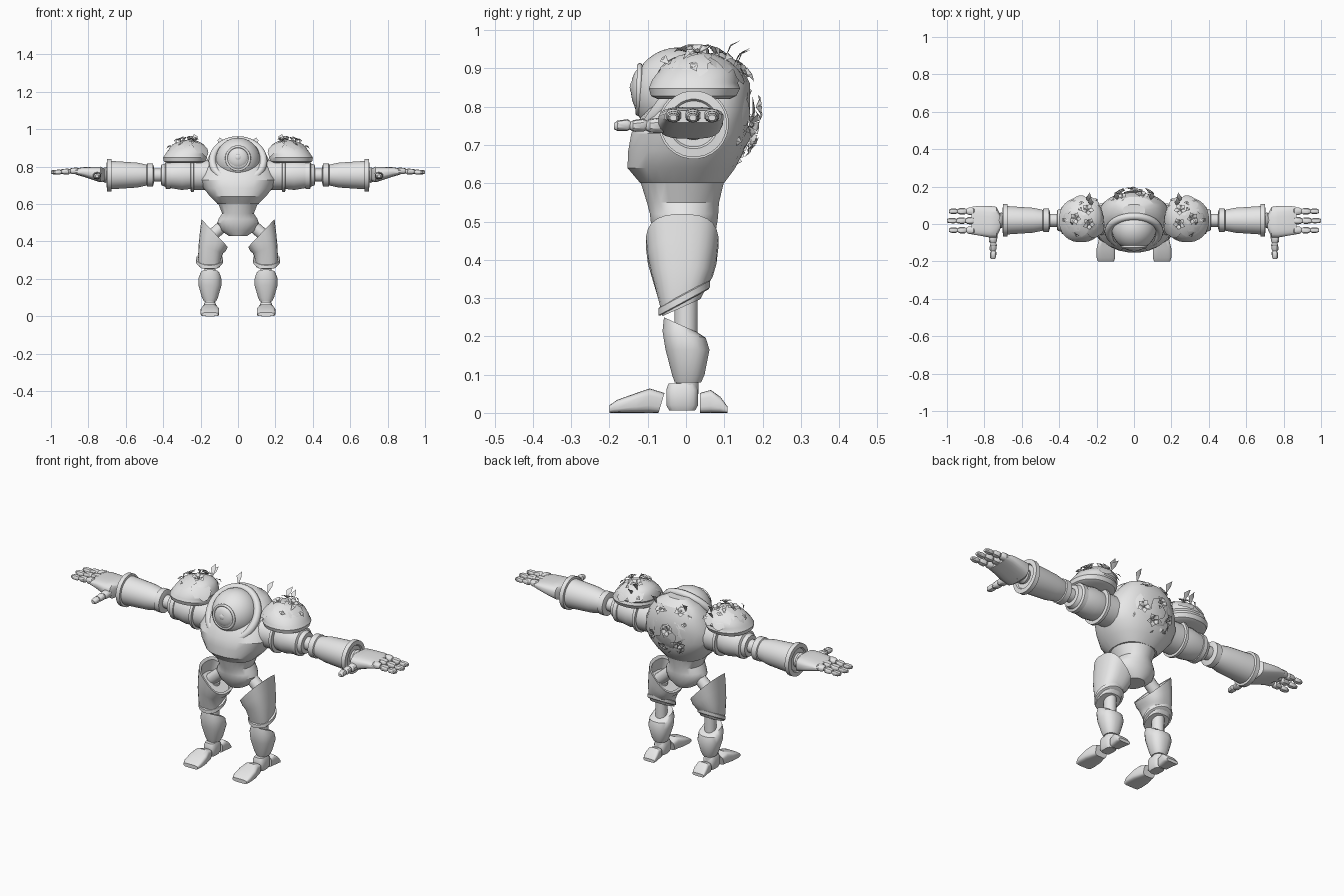
import bpy, bmesh, math, random
from mathutils import Vector

if "Cube" in bpy.data.objects:
    bpy.data.objects.remove(bpy.data.objects["Cube"])

random.seed(4)
grey = bpy.data.materials.new("stone_grey")
grey.diffuse_color = (0.8, 0.8, 0.8, 1)
grey.use_nodes = True
grey.node_tree.nodes["Principled BSDF"].inputs["Base Color"].default_value = grey.diffuse_color


def finish(name, bm, mirror=False, angle=35, fix=True):
    if fix:
        bmesh.ops.recalc_face_normals(bm, faces=bm.faces)
    me = bpy.data.meshes.new(name)
    bm.to_mesh(me)
    bm.free()
    ob = bpy.data.objects.new(name, me)
    bpy.context.collection.objects.link(ob)
    me.materials.append(grey)
    if mirror:
        ob.modifiers.new("mirror", 'MIRROR').use_mirror_merge = False
    bpy.ops.object.select_all(action='DESELECT')
    ob.select_set(True)
    bpy.context.view_layer.objects.active = ob
    bpy.ops.object.shade_smooth_by_angle(angle=math.radians(angle))
    return ob


def loft(name, axis, secs, mirror=False, n=24, power=1.0, angle=35):
    """Skin rings (w, cu, cv, ru, rv, slope_u, slope_v) along an axis, capped."""
    bm = bmesh.new()
    rings = []
    for s in secs:
        w, cu, cv, ru, rv, su, sv = (tuple(s) + (0, 0))[:7]
        ring = []
        for i in range(n):
            a = 2 * math.pi * (i + 0.5) / n
            c, d = math.cos(a), math.sin(a)
            du = math.copysign(abs(c) ** power, c) * ru
            dv = math.copysign(abs(d) ** power, d) * rv
            t, u, v = w + su * du + sv * dv, cu + du, cv + dv
            ring.append(bm.verts.new({'x': (t, u, v), 'y': (u, t, v), 'z': (u, v, t)}[axis]))
        rings.append(ring)
    for a, b in zip(rings, rings[1:]):
        for i in range(n):
            j = (i + 1) % n
            bm.faces.new((a[i], a[j], b[j], b[i]))
    bm.faces.new(rings[0])
    bm.faces.new(rings[-1])
    return finish(name, bm, mirror, angle)


def ball(name, loc, scale):
    bm = bmesh.new()
    bmesh.ops.create_uvsphere(bm, u_segments=32, v_segments=18, radius=1)
    for v in bm.verts:
        v.co = Vector(loc) + Vector([a * b for a, b in zip(v.co, scale)])
    return finish(name, bm)


def ring(name, loc, major, minor, tilt):
    bpy.ops.mesh.primitive_torus_add(major_segments=40, minor_segments=10, major_radius=major,
                                     minor_radius=minor, location=loc, rotation=(tilt, 0, 0))
    ob = bpy.context.object
    ob.name = name
    ob.data.materials.append(grey)
    bpy.ops.object.shade_smooth_by_angle(angle=math.radians(40))


# Torso and abdomen
loft("torso", 'z', [(.60, 0, -.01, .11, .11), (.64, 0, -.012, .15, .142), (.685, 0, 0, .185, .152),
                    (.73, 0, .008, .205, .152), (.79, 0, .03, .19, .138), (.86, 0, .06, .155, .108),
                    (.91, 0, .07, .115, .075), (.94, 0, .07, .06, .035)], power=.85, angle=25)
loft("abdomen", 'z', [(.43, 0, 0, .05, .055), (.46, 0, 0, .095, .075), (.5, 0, -.005, .112, .088),
                      (.52, 0, -.005, .105, .09), (.55, 0, -.008, .085, .095), (.61, 0, -.01, .11, .112)])

# Head, cowl and eye
ball("head", (0, -.02, .835), (.12, .12, .12))
ring("cowl", (0, -.04, .832), .137, .02, math.radians(54))
ring("eye_ring", (0, -.123, .845), .062, .007, math.radians(88))
ball("eye_lens", (0, -.118, .845), (.056, .026, .056))
ball("pupil", (0, -.139, .85), (.016, .008, .016))

# Arms: revolved sleeves along x
Y, Z = .02, .76


def sleeve(name, prof):
    loft(name, 'x', [(x, Y, Z - .005, r, r) for x, r in prof], True, 28, angle=30)


sleeve("shoulder_socket", [(.15, .08), (.235, .08), (.237, .092), (.252, .092), (.254, .075)])
sleeve("upper_arm", [(.25, .074), (.30, .08), (.36, .07), (.362, .074), (.385, .074),
                     (.39, .062), (.41, .055), (.412, .035), (.46, .035)])
sleeve("forearm", [(.45, .045), (.455, .062), (.485, .062), (.488, .056), (.54, .067), (.675, .076),
                   (.677, .087), (.70, .087), (.702, .065), (.695, .06)])
sleeve("wrist", [(.69, .035), (.71, .042), (.725, .035), (.75, .035)])

# Hands: palm, three fingers and a thumb in short joints
loft("palm", 'x', [(.715, .012, .757, .04, .032), (.735, .01, .758, .082, .042), (.77, .012, .763, .085, .036),
                   (.83, .018, .772, .08, .025), (.868, .018, .774, .074, .016)], True, 20, .65)
for k, (fy, tip) in enumerate(((-.033, .99), (.018, 1.0), (.068, .99))):
    step = (tip - .85) / 3
    for j in range(3):
        x0, r = .85 + j * step, .021 - .003 * j
        z = .777 - .003 * j
        loft(f"finger_{k}_joint_{j}", 'x',
             [(x0, fy, z, r * .6, r * .55), (x0 + step * .2, fy, z, r, r * .85),
              (x0 + step * .75, fy, z, r * .95, r * .8), (x0 + step, fy, z, r * .6, r * .5)], True, 10, .8)
for j, (y0, y1, r) in enumerate(((-.05, -.105, .024), (-.102, -.147, .02), (-.145, -.188, .018))):
    loft(f"thumb_joint_{j}", 'y', [(y0, .752, .752, r * .7, r * .6), (y0 * .8 + y1 * .2, .752, .752, r, r * .85),
                                   (y0 * .2 + y1 * .8, .754, .75, r * .9, r * .75),
                                   (y1, .754, .749, r * .5, r * .45)], True, 10, .8)

# Legs
bm = bmesh.new()
hip_a, hip_b = Vector((.05, 0, .51)), Vector((.165, 0, .41))
bmesh.ops.create_cone(bm, cap_ends=True, segments=16, radius1=.032, radius2=.032, depth=(hip_b - hip_a).length)
turn = (hip_b - hip_a).to_track_quat('Z', 'Y')
for v in bm.verts:
    v.co = turn @ v.co + (hip_a + hip_b) / 2
finish("hip_joint", bm, True)
loft("thigh_armour", 'z', [(.275, .152, -.012, .058, .05, 0, .45), (.31, .152, -.01, .062, .062, 0, .25),
                           (.36, .145, -.01, .066, .08, .35), (.40, .135, -.01, .069, .09, .75),
                           (.445, .125, -.01, .071, .095, 1.05), (.442, .125, -.01, .061, .083, 1.05),
                           (.40, .135, -.01, .058, .075, .75)], True, 24, .75)
loft("knee_band", 'z', [(.288, .152, -.005, .066, .062, 0, .54), (.291, .152, -.005, .072, .068, 0, .54),
                        (.309, .152, -.005, .072, .068, 0, .54), (.312, .152, -.005, .066, .062, 0, .54)], True)
loft("knee_joint", 'z', [(.19, .15, 0, .03, .03), (.40, .15, 0, .032, .032)], True, 16)
loft("shin", 'z', [(.08, .15, .005, .033, .035), (.10, .15, .006, .043, .043), (.165, .15, .004, .062, .058),
                   (.205, .15, -.005, .061, .057, 0, -.15), (.23, .15, -.014, .05, .044, 0, -.45)], True, 20, .85)
loft("ankle_joint", 'z', [(.05, .15, .003, .028, .03), (.09, .15, .003, .028, .03)], True, 16)
loft("ankle", 'z', [(.006, .15, -.01, .026, .034), (.02, .15, -.01, .033, .042), (.06, .15, -.01, .034, .042),
                    (.077, .15, -.01, .027, .036)], True, 16, .6)
loft("toe", 'y', [(-.2, .15, .01, .043, .01), (-.18, .15, .017, .05, .017), (-.13, .15, .026, .05, .026),
                  (-.095, .15, .032, .041, .032), (-.064, .15, .026, .034, .026, 0, .3)], True, 20, .5)
loft("heel", 'y', [(.036, .15, .026, .03, .026), (.065, .15, .03, .034, .03), (.09, .15, .021, .037, .021),
                   (.109, .15, .008, .034, .008)], True, 20, .5)

# Shoulder pads: rim with a lopsided dome
loft("shoulder_pad", 'z', [(.82, .285, .02, .098, .095), (.828, .285, .02, .112, .112), (.848, .283, .022, .118, .12),
                           (.862, .28, .022, .112, .114), (.87, .275, .025, .112, .114),
                           (.895, .268, .03, .1, .1), (.92, .255, .035, .072, .075),
                           (.936, .245, .04, .03, .035)], True, 28, .9)


# Overgrowth: ragged moss sheets, leaves and flowers laid on an ellipsoid
def on_shell(shell, d, lift=1.0):
    c, r = Vector(shell[0]), shell[1]
    p = Vector([d[i] / r[i] for i in range(3)])
    return c + Vector(d) * (lift / p.length)


def tangents(d):
    t = d.orthogonal().normalized()
    return t, d.cross(t).normalized()


def moss(bm, shell, d, size, lift):
    p, (t, b) = on_shell(shell, d, lift), tangents(d)
    c = Vector(shell[0])
    mid = bm.verts.new(p)
    edge = []
    for i in range(14):
        a, r = math.tau * i / 14, size * random.uniform(.7, 1.15)
        q = p + (t * math.cos(a) + b * math.sin(a)) * r
        edge.append(bm.verts.new(on_shell(shell, (q - c).normalized(), lift - .015)))
    for i in range(14):
        bm.faces.new((mid, edge[i], edge[(i + 1) % 14]))


def leaf(bm, p, along, nrm, length, width):
    side = along.cross(nrm).normalized()
    root, tip = bm.verts.new(p), bm.verts.new(p + along * length)
    mid = p + along * length * .6 + nrm * length * .15
    l, m, r = (bm.verts.new(mid + side * k * width + nrm * abs(k) * .003) for k in (-1, 0, 1))
    for f in ((root, m, l), (root, r, m), (l, m, tip), (m, r, tip)):
        bm.faces.new(f)


def flower(bm, shell, d, size):
    p, (t, b) = on_shell(shell, d, 1.06), tangents(d)
    for i in range(5):
        a = math.tau * i / 5
        out = (t * math.cos(a) + b * math.sin(a) + d * .3).normalized()
        leaf(bm, p, out, d, size, size * .36)
    for v in bmesh.ops.create_icosphere(bm, subdivisions=1, radius=size * .2)['verts']:
        v.co += p + d * size * .2


def overgrow(name, shell, area, count, blooms, mirror):
    bm = bmesh.new()
    for i in range(count):
        while True:
            d = Vector([random.uniform(-1, 1) for _ in range(3)]).normalized()
            if area(d):
                break
        moss(bm, shell, d, random.uniform(.035, .06), random.uniform(1.02, 1.06))
        if i % 2 == 0:
            t, b = tangents(d)
            a = random.uniform(0, math.tau)
            out = (t * math.cos(a) + b * math.sin(a) + d * .25).normalized()
            leaf(bm, on_shell(shell, d, 1.03), out, d, .04, .011)
    for d in blooms:
        flower(bm, shell, Vector(d).normalized(), .036)
    finish(name, bm, mirror, 30, fix=False)


pad = ((.265, .03, .84), (.12, .122, .1))
overgrow("shoulder_moss", pad, lambda d: d.z > .5, 16,
         [(-.15, .4, .9), (-.2, -.25, .95), (.4, 0, .9)], True)
back = ((0, .04, .785), (.165, .135, .155))
overgrow("back_moss", back, lambda d: d.y > .35 and abs(d.x) < .75, 26,
         [(-.4, .6, .7), (.3, .7, .65), (-.1, 1, .1), (.5, .8, -.2), (-.45, .8, -.35), (.15, .9, -.6)], False)

# Upright sprigs on the pads and upper back
bm = bmesh.new()
for p, a in (((.225, .1, .92), (.15, .65, .8)), ((.25, .12, .9), (-.2, .7, .7)), ((.09, .13, .9), (.1, .6, .8))):
    a = Vector(a).normalized()
    leaf(bm, Vector(p), a, Vector((0, -.8, .6)), .07, .015)
finish("sprigs", bm, True, fix=False)
